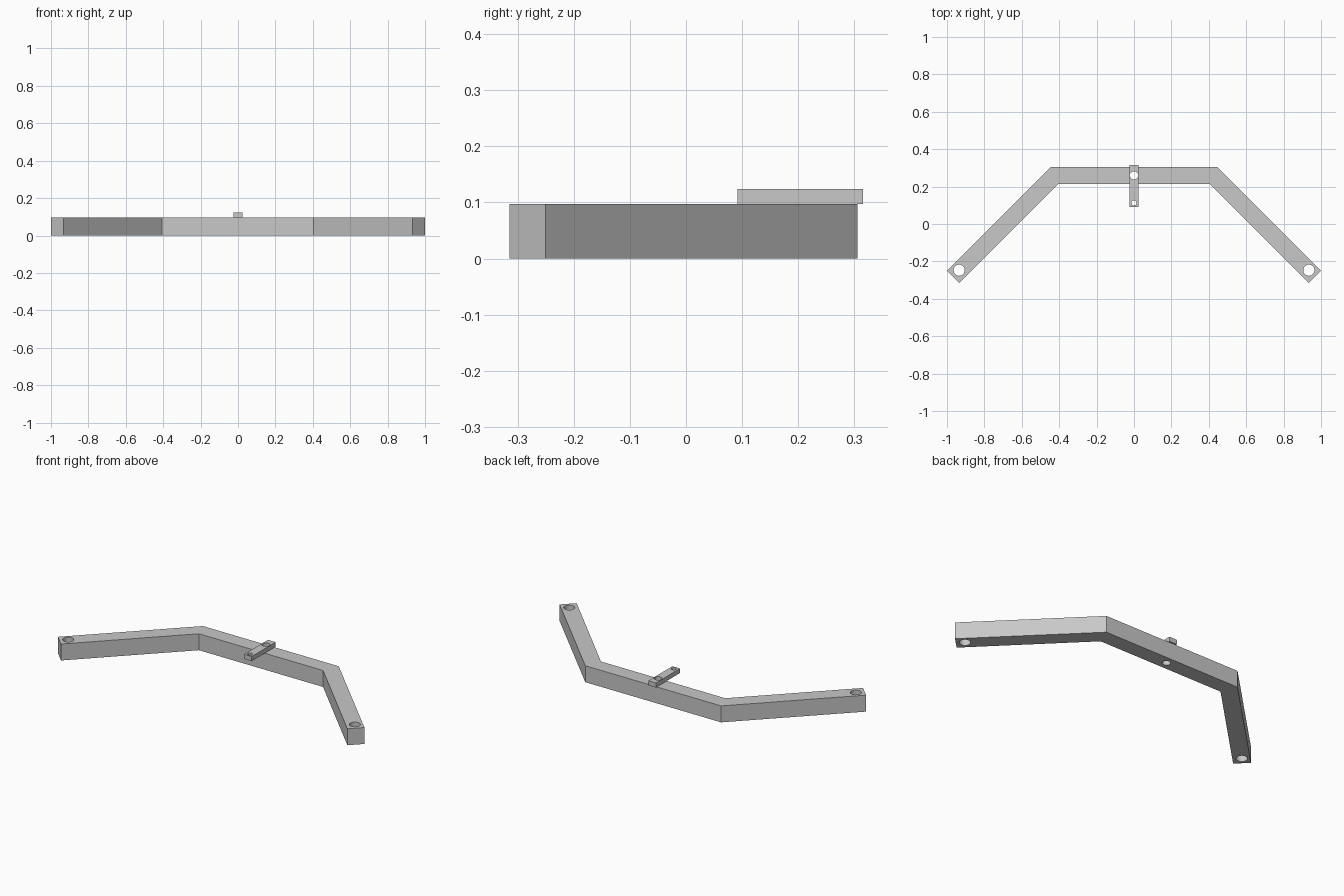
import bpy, bmesh
from math import cos, sin, tau, radians

cube = bpy.data.objects.get("Cube")
if cube:
    bpy.data.objects.remove(cube, do_unlink=True)

GREY = (0.58, 0.58, 0.58, 1.0)
grey = bpy.data.materials.new("plain grey")
grey.use_nodes = True
grey.diffuse_color = GREY
grey.node_tree.nodes["Principled BSDF"].inputs["Base Color"].default_value = GREY


def circle(x, y, r, n=32):
    return [(x + r * cos(tau * i / n), y + r * sin(tau * i / n)) for i in range(n)]


def plate(name, outline, holes, z0, z1):
    """Extrude a flat outline with round through-holes from z0 to z1."""
    curve = bpy.data.curves.new(name, 'CURVE')
    curve.dimensions = '2D'
    curve.fill_mode = 'BOTH'
    curve.extrude = (z1 - z0) / 2
    for loop in [outline] + [circle(*h) for h in holes]:
        spline = curve.splines.new('POLY')
        spline.points.add(len(loop) - 1)
        for point, (x, y) in zip(spline.points, loop):
            point.co = (x, y, 0, 1)
        spline.use_cyclic_u = True
    obj = bpy.data.objects.new(name, curve)
    bpy.context.collection.objects.link(obj)
    bpy.ops.object.select_all(action='DESELECT')
    obj.select_set(True)
    bpy.context.view_layer.objects.active = obj
    bpy.ops.object.convert(target='MESH')
    obj = bpy.context.object

    # Weld caps to walls and lift into place
    bm = bmesh.new()
    bm.from_mesh(obj.data)
    bmesh.ops.remove_doubles(bm, verts=bm.verts, dist=1e-5)
    bmesh.ops.recalc_face_normals(bm, faces=bm.faces)
    bmesh.ops.translate(bm, verts=bm.verts, vec=(0, 0, (z0 + z1) / 2))
    bm.to_mesh(obj.data)
    bm.free()
    obj.data.materials.clear()
    obj.data.materials.append(grey)
    bpy.ops.object.shade_smooth_by_angle(angle=radians(30))
    return obj


BEAM_TOP = 0.097
centre_hole = (0, 0.26, 0.022)

# Bent beam: straight middle with two arms swept forward at 45 degrees
half = [(0.443, 0.306), (1.0, -0.25), (0.934, -0.315), (0.405, 0.214)]
outline = half + [(-x, y) for x, y in reversed(half)]
end_holes = [(s * 0.935, -0.247, 0.03) for s in (-1, 1)]
plate("bent_beam", outline, end_holes + [centre_hole], 0, BEAM_TOP)

# Small tab lying across the middle of the beam
tab = [(-0.025, 0.092), (0.025, 0.092), (0.025, 0.315), (-0.025, 0.315)]
plate("centre_tab", tab, [centre_hole, (0, 0.113, 0.014)], BEAM_TOP, 0.124)
